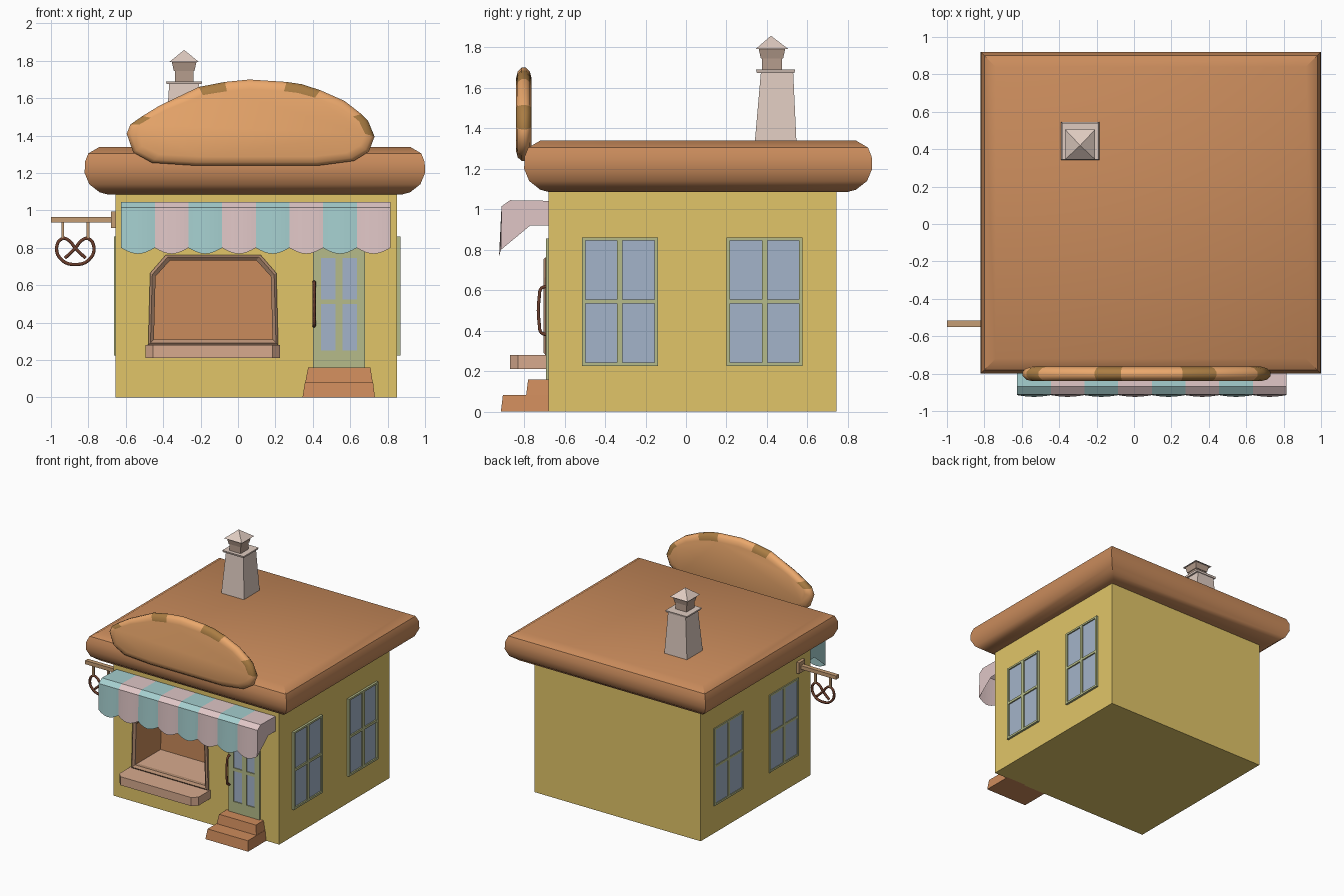
import bpy, bmesh, math

if "Cube" in bpy.data.objects:
    bpy.data.objects.remove(bpy.data.objects["Cube"])

def material(name, hexcol):
    lin = [(int(hexcol[i:i + 2], 16) / 255) ** 2.2 for i in (0, 2, 4)]
    m = bpy.data.materials.new(name)
    m.diffuse_color = (*lin, 1)
    m.use_nodes = True
    m.node_tree.nodes["Principled BSDF"].inputs["Base Color"].default_value = m.diffuse_color
    return m

WALL = material("wall", "E0C468")
ROOF = material("roof", "C88A5C")
BRICK = material("step_brick", "CC8A5C")
CRUST = material("crust", "EBA76C")
DARK = material("dark_crust", "A97C45")
TEAL = material("teal_cloth", "A4CECE")
PINK = material("pink_cloth", "DFC5C5")
GREEN = material("green_paint", "B4BA88")
GLASS = material("glass", "A2B2C8")
STONE = material("stone", "DECABF")
STONE_DARK = material("dark_stone", "B59C8C")
SILL = material("sill", "D6A88C")
TRIM = material("trim", "B48D72")
WOOD = material("wood", "C49C74")
BROWN = material("dark_brown", "6B4030")

def mesh(name, verts, faces, mats, idx=None, smooth=0):
    me = bpy.data.meshes.new(name)
    me.from_pydata(verts, [], faces)
    for m in mats:
        me.materials.append(m)
    if idx:
        me.polygons.foreach_set("material_index", idx)
    bm = bmesh.new()
    bm.from_mesh(me)
    bmesh.ops.recalc_face_normals(bm, faces=bm.faces)
    bm.to_mesh(me)
    bm.free()
    if smooth:
        me.shade_smooth()
        me.set_sharp_from_angle(angle=math.radians(smooth))
    ob = bpy.data.objects.new(name, me)
    bpy.context.collection.objects.link(ob)
    return ob

def loft(name, parts, mat, closed=False, smooth=0, extra=None, pick=None):
    """Each part is a list of rings skinned together; ends are capped unless closed."""
    verts, faces, idx = [], [], []
    for rings in parts:
        base, n, k = len(verts), len(rings[0]), len(rings)
        verts += [p for r in rings for p in r]
        for r in range(k if closed else k - 1):
            a, b = base + r * n, base + (r + 1) % k * n
            for i in range(n):
                j = (i + 1) % n
                faces.append((a + i, a + j, b + j, b + i))
                idx.append(1 if pick and i in pick else 0)
        if not closed:
            faces += [tuple(range(base, base + n)), tuple(range(base + (k - 1) * n, base + k * n))]
            idx += [0, 0]
    return mesh(name, verts, faces, [mat] + ([extra] if extra else []), idx, smooth)

def rect(x0, x1, y0, y1, z):
    return [(x0, y0, z), (x1, y0, z), (x1, y1, z), (x0, y1, z)]

def box(name, x0, x1, y0, y1, z0, z1, mat):
    return loft(name, [[rect(x0, x1, y0, y1, z0), rect(x0, x1, y0, y1, z1)]], mat)

def tube(name, pts, radius, mat):
    cu = bpy.data.curves.new(name, 'CURVE')
    cu.dimensions, cu.bevel_depth, cu.bevel_resolution = '3D', radius, 1
    cu.resolution_u, cu.use_fill_caps = 4, True
    sp = cu.splines.new('BEZIER')
    sp.bezier_points.add(len(pts) - 1)
    for bp, p in zip(sp.bezier_points, pts):
        bp.co = p
        bp.handle_left_type = bp.handle_right_type = 'AUTO'
    cu.materials.append(mat)
    ob = bpy.data.objects.new(name, cu)
    bpy.context.collection.objects.link(ob)

# Walls with a recessed display window
body = box("walls", -0.655, 0.85, -0.68, 0.745, 0, 1.1, WALL)
arch = [(-0.48, 0.28), (-0.47, 0.665), (-0.385, 0.763), (0.12, 0.763), (0.205, 0.665), (0.215, 0.28)]

def arch_ring(y, inset):
    return [(-0.1325 + (x + 0.1325) * (1 - inset / 0.345), y,
             0.522 + (z - 0.522) * (1 - inset / 0.242)) for x, z in arch]

cutter = loft("window_cutter", [[arch_ring(-0.8, 0.03), arch_ring(-0.36, 0.03)]], ROOF)
cutter.hide_render = True
mod = body.modifiers.new("recess", 'BOOLEAN')
mod.object, mod.operation, mod.solver = cutter, 'DIFFERENCE', 'EXACT'
cut = bpy.data.meshes.new_from_object(body.evaluated_get(bpy.context.evaluated_depsgraph_get()))
body.modifiers.clear()
body.data = cut
bpy.data.objects.remove(cutter)
cut.materials.clear()
for m in (WALL, ROOF, SILL):
    cut.materials.append(m)
for p in cut.polygons:
    x, y, z = p.center
    inside = -0.5 < x < 0.25 and -0.66 < y < -0.3 and 0.25 < z < 0.8
    p.material_index = (2 if z < 0.35 else 1) if inside else 0

# Display window frame and sill
loft("display_frame", [[arch_ring(-0.67, 0), arch_ring(-0.695, 0), arch_ring(-0.705, 0.012),
                        arch_ring(-0.69, 0.03), arch_ring(-0.66, 0.03)]], TRIM, closed=True)
sill = [(-0.495, -0.67), (-0.495, -0.83), (-0.455, -0.87), (0.185, -0.87), (0.225, -0.83), (0.225, -0.67)]
loft("display_sill", [[[(x, y, z) for x, y in sill] for z in (0.21, 0.28)]], SILL)

# Roof slab with rounded rim
roof_profile = [(0.125, 1.085), (0.08, 1.097), (0.025, 1.14), (0, 1.2), (0.002, 1.26), (0.02, 1.305), (0.08, 1.34)]
loft("roof", [[rect(-0.82 + i, 1 - i, -0.8 + i, 0.92 - i, z) for i, z in roof_profile]], ROOF, smooth=35)

# Bread loaf sign with dark scored patches on the rim
loaf = [(-0.595, 1.41), (-0.575, 1.46), (-0.51, 1.505), (-0.42, 1.56), (-0.21, 1.66), (-0.07, 1.687),
        (0.06, 1.7), (0.26, 1.687), (0.34, 1.675), (0.44, 1.643), (0.57, 1.585), (0.66, 1.515),
        (0.695, 1.48), (0.73, 1.395), (0.7, 1.315), (0.62, 1.265), (0.43, 1.24), (-0.23, 1.24),
        (-0.46, 1.255), (-0.56, 1.31)]
loaf_section = [(-0.763, 0.05), (-0.772, 0.018), (-0.79, 0), (-0.813, 0), (-0.832, 0.018), (-0.84, 0.05)]
loft("bread_sign", [[[(0.07 + (x - 0.07) * (1 - i / 0.66), y, 1.46 + (z - 1.46) * (1 - i / 0.23))
                      for x, z in loaf] for y, i in loaf_section]],
     CRUST, smooth=50, extra=DARK, pick={1, 4, 7, 8, 11, 12})

# Chimney stack, neck and cap
def square(cx, cy, h, z):
    return rect(cx - h, cx + h, cy - h, cy + h, z)

CX = -0.288
loft("chimney_stack", [[square(CX, 0.443, 0.103, 1.33), square(CX, 0.45, 0.08, 1.675)]], STONE)
loft("chimney_plate", [[square(CX, 0.443, 0.093, 1.675), square(CX, 0.443, 0.097, 1.69)]], STONE)
loft("chimney_neck", [[square(CX, 0.425, 0.05, 1.69), square(CX, 0.425, 0.05, 1.75)],
                      [square(CX, 0.425, 0.055, 1.745), square(CX, 0.425, 0.066, 1.795)]], STONE_DARK)
mesh("chimney_cap", square(CX, 0.425, 0.08, 1.793) + [(CX, 0.42, 1.858)],
     [(0, 1, 2, 3), (0, 1, 4), (1, 2, 4), (2, 3, 4), (3, 0, 4)], [STONE])

# Scalloped striped awning with closed ends
x0, x1, stripes, cols = -0.625, 0.815, 8, 8
verts, faces, idx = [], [], []
for c in range(stripes * cols + 1):
    s = math.sin(math.pi * (c % cols) / cols)
    x = x0 + (x1 - x0) * c / (stripes * cols)
    verts += [(x, y, z) for y, z in ((-0.68, 1.042), (-0.87, 1.045), (-0.912, 1.015),
                                     (-0.915 - 0.009 * s, 0.8 - 0.032 * s))]
    if c < stripes * cols:
        for r in range(3):
            faces.append((c * 4 + r, c * 4 + r + 1, c * 4 + r + 5, c * 4 + r + 4))
            idx.append(c // cols % 2)
for x, first, mi in ((x0, 0, 0), (x1, len(verts) - 4, 1)):
    n = len(verts)
    verts += [(x, -0.77, 0.92), (x, -0.68, 0.92)]
    faces.append((first, first + 1, first + 2, first + 3, n, n + 1))
    idx.append(mi)
mesh("awning", verts, faces, [TEAL, PINK], idx)

# Paned windows and door: place(u, v, d) maps wall coordinates to the model
def panes(name, place, us, vs, depth):
    """us and vs list the (start, end) of every upright and rail."""
    def block(u0, u1, v0, v1, d):
        return [[place(u, v, e) for u, v in ((u0, v0), (u1, v0), (u1, v1), (u0, v1))] for e in (-0.01, d)]
    ua, ub, va, vb = us[0][0], us[-1][1], vs[0][0], vs[-1][1]
    bars = [block(a, b, va, vb, depth) for a, b in us]
    for (_, ua), (ub, _) in zip(us, us[1:]):
        bars += [block(ua, ub, a, b, depth) for a, b in vs]
    loft(name + "_frame", bars, GREEN)
    loft(name + "_glass", [block(us[0][0] + 0.01, us[-1][1] - 0.01, va + 0.01, vb - 0.01, depth * 0.4)], GLASS)

rails = [(0.225, 0.242), (0.535, 0.555), (0.845, 0.86)]
for side, place, depth in (("right", lambda u, v, d: (0.85 + d, u, v), 0.018),
                           ("left", lambda u, v, d: (-0.655 - d, u, v), 0.008)):
    for label, y in (("front", -0.515), ("back", 0.2)):
        uprights = [(y, y + 0.018), (y + 0.175, y + 0.202), (y + 0.359, y + 0.377)]
        panes(f"{side}_{label}_window", place, uprights, rails, depth)
panes("door", lambda u, v, d: (u, -0.68 - d, v), [(0.4, 0.445), (0.52, 0.56), (0.635, 0.68)],
      [(0.15, 0.25), (0.5, 0.525), (0.745, 0.855)], 0.012)
tube("door_handle", [(0.407, -0.685, 0.62), (0.407, -0.715, 0.61), (0.407, -0.725, 0.57),
                     (0.407, -0.725, 0.43), (0.407, -0.715, 0.39), (0.407, -0.685, 0.38)], 0.009, BROWN)

# Door steps
loft("lower_step", [[rect(0.345, 0.732, -0.915, -0.67, 0), rect(0.358, 0.722, -0.905, -0.67, 0.083)]], BRICK)
loft("upper_step", [[rect(0.36, 0.72, -0.79, -0.67, 0.083), rect(0.375, 0.708, -0.78, -0.67, 0.16)]], BRICK)

# Hanging twisted-bread sign on a bracket
SX, SY = -0.87, -0.533
box("sign_wall_plate", -0.68, -0.65, SY - 0.04, SY + 0.04, 0.905, 0.995, WOOD)
box("sign_bar", -1.0, -0.67, SY - 0.018, SY + 0.018, 0.935, 0.965, WOOD)
for label, s in (("left", -1), ("right", 1)):
    x = SX + s * 0.067
    box(f"{label}_sign_hanger", x - 0.008, x + 0.008, SY - 0.008, SY + 0.008, 0.845, 0.94, WOOD)
half = [(-0.055, 0.745), (0, 0.798), (0.035, 0.84), (0.068, 0.85), (0.1, 0.8), (0.07, 0.733)]
loop = half + [(0, 0.711)] + [(-x, z) for x, z in reversed(half)]
tube("sign_twist", [(SX + x, SY, z) for x, z in loop], 0.01, BROWN)
